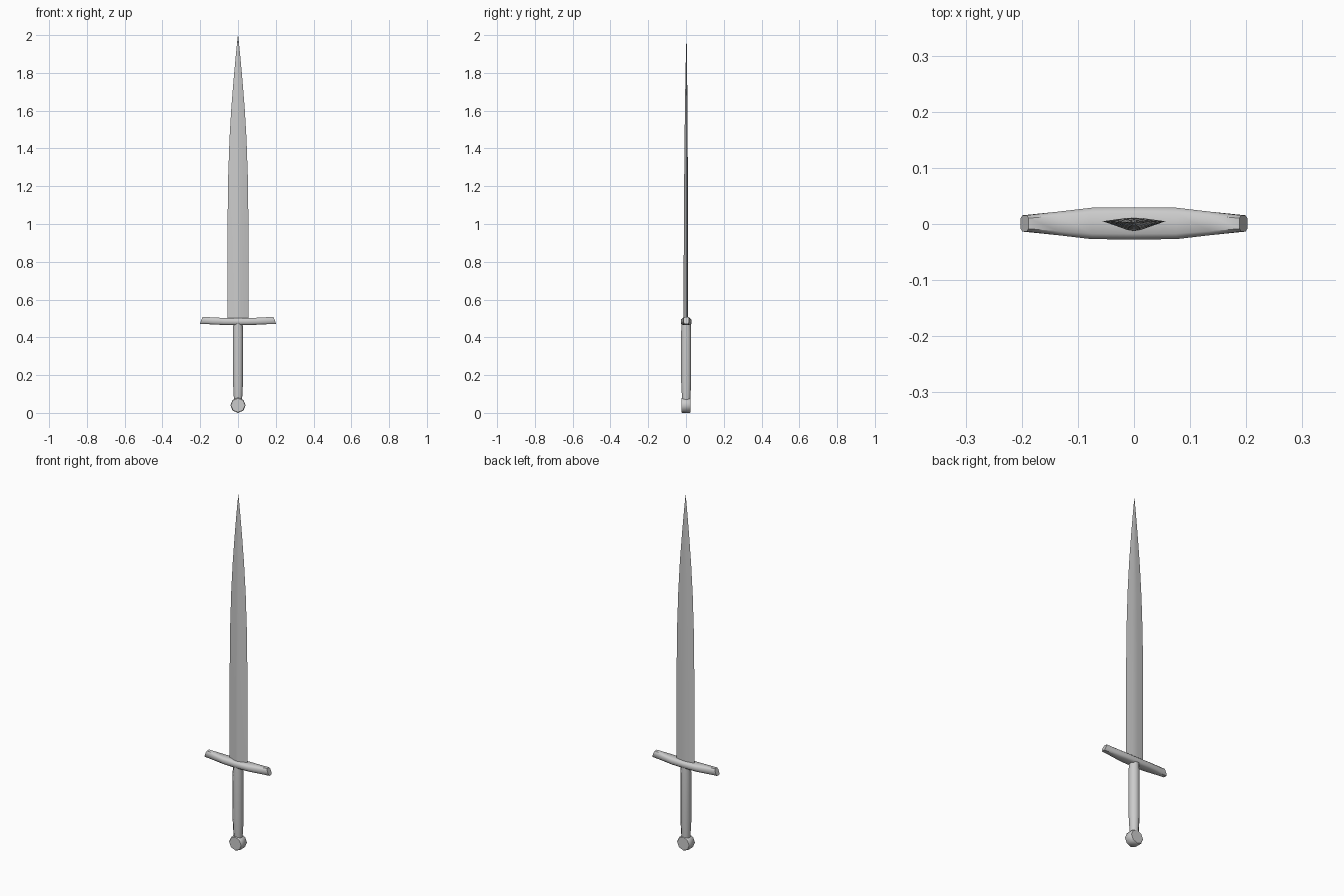
import bpy, bmesh, math
from mathutils import Vector

if "Cube" in bpy.data.objects:
    bpy.data.objects.remove(bpy.data.objects["Cube"])


def loft(name, rings, angle=40):
    """Bridge closed rings of equal point count, cap both ends."""
    bm = bmesh.new()
    loops = [[bm.verts.new(p) for p in ring] for ring in rings]
    n = len(loops[0])
    for a, b in zip(loops, loops[1:]):
        for i in range(n):
            bm.faces.new((a[i], a[(i + 1) % n], b[(i + 1) % n], b[i]))
    bm.faces.new(loops[0][::-1])
    bm.faces.new(loops[-1])
    bmesh.ops.recalc_face_normals(bm, faces=bm.faces)
    me = bpy.data.meshes.new(name)
    bm.to_mesh(me)
    bm.free()
    ob = bpy.data.objects.new(name, me)
    bpy.context.collection.objects.link(ob)
    bpy.ops.object.select_all(action='DESELECT')
    bpy.context.view_layer.objects.active = ob
    ob.select_set(True)
    bpy.ops.object.shade_smooth_by_angle(angle=math.radians(angle))
    return ob


def oval(n, ru, rv, turn=0.0):
    return [(ru * math.cos(2 * math.pi * i / n + turn),
             rv * math.sin(2 * math.pi * i / n + turn)) for i in range(n)]


# Blade: ridged section, half width shrinking to the tip
section = [(-1, 0.002), (-0.2, -0.014), (0, -0.0155), (0.2, -0.014),
           (1, 0.002), (0.3, 0.0075), (0, 0.0085), (-0.3, 0.0075)]
stations = [(0.48, 0.056, 1), (0.95, 0.056, 0.95), (1.25, 0.052, 0.8),
            (1.45, 0.045, 0.68), (1.62, 0.035, 0.55), (1.78, 0.022, 0.38),
            (1.9, 0.011, 0.22), (2.0, 0.0006, 0.02)]
loft("blade", [[(x * w, 0.003 + y * t, z) for x, y in section]
               for z, w, t in stations])

# Crossguard: bevelled bar, bowed upward and narrowing to slanted ends
bar = [(-1, -0.55), (-0.65, -1), (0.65, -1), (1, -0.55),
       (1, 0.55), (0.65, 1), (-0.65, 1), (-1, 0.55)]
rings = []
for x, hy, z in [(-0.195, 0.0145, 0.490), (-0.135, 0.021, 0.487),
                 (-0.075, 0.028, 0.484), (0, 0.0285, 0.483),
                 (0.075, 0.028, 0.484), (0.135, 0.021, 0.487),
                 (0.195, 0.0145, 0.490)]:
    lean = -math.copysign(0.007, x) if abs(x) > 0.19 else 0
    rings.append([(x + v * lean, 0.001 + u * hy, z + v * 0.0185) for u, v in bar])
loft("crossguard", rings, 50)

# Grip: rounded handle, slimmer at both ends
loft("grip", [[(x, y + 0.001, z) for x, y in oval(8, r, r, math.pi / 8)]
              for z, r in [(0.07, 0.0235), (0.17, 0.029), (0.42, 0.029), (0.48, 0.0265)]], 50)

# Pommel: short eight-sided disc facing front
loft("pommel", [[(x, y, 0.0405 + z) for x, z in oval(8, r, r)]
                for y, r in [(-0.025, 0.037), (-0.021, 0.0405),
                             (0.021, 0.0405), (0.025, 0.037)]], 50)
